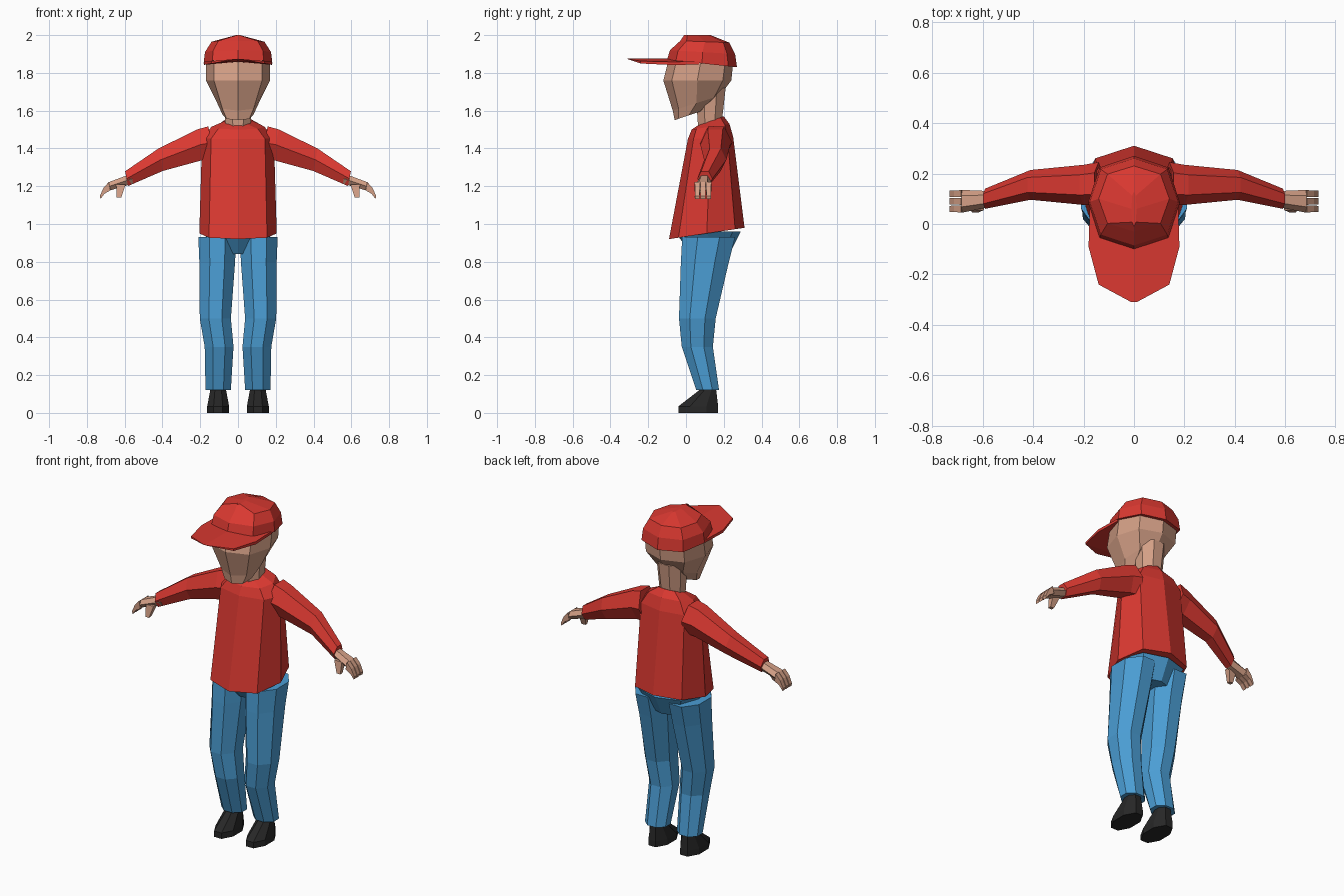
import bpy, bmesh
from math import cos, sin, pi
from mathutils import Vector

cube = bpy.data.objects.get("Cube")
if cube:
    bpy.data.objects.remove(cube, do_unlink=True)

ACROSS = Vector((1, 0, 0))
DEPTH = Vector((0, 1, 0))
UP = Vector((0, 0, 1))


def point(x, y, z):
    return Vector((x, y, z))


def material(name, *rgb):
    made = bpy.data.materials.new(name)
    made.use_nodes = True
    made.diffuse_color = (*rgb, 1)
    shader = made.node_tree.nodes["Principled BSDF"]
    shader.inputs["Base Color"].default_value = (*rgb, 1)
    return made


red = material("red cloth", .7, .04, .03)
skin = material("skin", .66, .35, .24)
blue = material("blue denim", .07, .34, .66)
black = material("black leather", .02, .02, .02)


# Cross-sections that fill a unit square
def polygon(sides):
    """Regular polygon with flat sides facing the axes."""
    angles = [2 * pi * (i + .5) / sides for i in range(sides)]
    reach = 1 / cos(pi / sides)
    return [(cos(a) * reach, sin(a) * reach) for a in angles]


def ridged(corner):
    """Eight sides with a ridge at the front, back and flanks."""
    quarter = [(1, 0), (corner, corner)]
    outline = []
    for _ in range(4):
        outline += quarter
        quarter = [(-v, u) for u, v in quarter]
    return outline


square, octagon, trunk = polygon(4), polygon(8), ridged(.75)
hexagon = [(cos(i * pi / 3), sin(i * pi / 3)) for i in range(6)]
arch = [(-1, -1), (0, 0), (1, -1), (1, -2), (0, -1), (-1, -2)]


def loft(name, shape, rings, mat, mirror=False):
    """Skin over rings, each a centre with two half axes."""
    bm = bmesh.new()
    loops = [[bm.verts.new(centre + side * u + top * v) for u, v in shape]
             for centre, side, top in rings]
    for lower, upper in zip(loops, loops[1:]):
        for i in range(len(shape)):
            bm.faces.new((lower[i - 1], lower[i], upper[i], upper[i - 1]))
    bm.faces.new(loops[0])
    bm.faces.new(loops[-1])
    bmesh.ops.recalc_face_normals(bm, faces=bm.faces)
    mesh = bpy.data.meshes.new(name)
    bm.to_mesh(mesh)
    bm.free()
    mesh.materials.append(mat)
    part = bpy.data.objects.new(name, mesh)
    bpy.context.collection.objects.link(part)
    if mirror:
        part.modifiers.new("Mirror", 'MIRROR').use_mirror_merge = False


def taper(name, shape, path, start, end, mat, side=ACROSS, top=DEPTH, mirror=True):
    """Loft along a path while the half sizes blend from start to end."""
    start, end = Vector(start), Vector(end)
    length = (path[-1] - path[0]).length
    rings = []
    for centre in path:
        size = start.lerp(end, (centre - path[0]).length / length)
        rings.append((centre, side * size.x, top * size.y))
    loft(name, shape, rings, mat, mirror)


def shell(name, rings, mat):
    """Loft through rings given by a front point, a back point and a half width."""
    spans = []
    for front, back, width in rings:
        front, back = point(0, *front), point(0, *back)
        spans.append(((front + back) / 2, ACROSS * width, (back - front) / 2))
    loft(name, trunk, spans, mat)


# Joints of the left side
collar, shoulder = point(.14, .16, 1.43), point(.2, .155, 1.42)
elbow, wrist = point(.41, .155, 1.34), point(.59, .1, 1.24)
knuckles = point(.68, .09, 1.2)
waist, hip = point(.11, .12, .93), point(.11, .1, .8)
thigh, knee = point(.12, .06, .5), point(.1, .06, .35)
ankle = point(.105, .115, .12)
sole = point(.105, .065, 0)
instep = sole + UP * .035

# Shirt
shell("shirt_body", [
    ((-.09, .92), (.31, .98), .205),
    ((.01, 1.45), (.25, 1.46), .19),
    ((.03, 1.5), (.23, 1.53), .14),
    ((.06, 1.52), (.2, 1.57), .07)], red)
slant = UP + ACROSS * .2
taper("shirt_sleeve", hexagon, [collar, shoulder, elbow, wrist],
      (.085, .1), (.04, .045), red, DEPTH, slant)

# Hands
taper("palm", hexagon, [wrist - ACROSS * .03, knuckles],
      (.03, .03), (.045, .025), skin, DEPTH, slant)
for row, name in enumerate(("index", "middle", "little")):
    root = knuckles + DEPTH * (row - 1) * .03
    bend = root + point(.03, 0, -.025)
    taper(name + "_finger", square, [root, bend, bend + point(.02, 0, -.035)],
          (.014, .022), (.012, .008), skin, DEPTH, slant)
thumb = point(.62, .075, 1.21)
taper("thumb", square, [thumb, thumb + point(.01, -.02, -.07)],
      (.025, .02), (.012, .01), skin)

# Trousers
taper("trouser_hips", trunk, [point(0, .115, .96), point(0, .13, .84)],
      (.19, .175), (.1, .1), blue, mirror=False)
taper("trouser_leg", octagon, [waist, hip, thigh, knee, ankle],
      (.1, .14), (.067, .06), blue)

# Ankles and shoes
taper("ankle", octagon, [ankle - UP * .03, ankle + UP * .03],
      (.04, .04), (.04, .04), skin)
taper("shoe_sole", octagon, [sole, instep], (.058, .105), (.058, .105), black)
taper("shoe_upper", octagon, [instep, ankle], (.058, .105), (.042, .045), black)

# Neck and head
taper("neck", octagon, [point(0, .125, 1.5), point(0, .13, 1.72)],
      (.065, .06), (.08, .08), skin, mirror=False)
shell("head", [
    ((-.06, 1.55), (.09, 1.6), .08),
    ((-.07, 1.6), (.18, 1.68), .11),
    ((-.12, 1.76), (.24, 1.76), .17),
    ((-.09, 1.88), (.25, 1.86), .17)], skin)

# Cap
shell("cap_crown", [
    ((-.1, 1.87), (.27, 1.83), .182),
    ((-.085, 1.92), (.26, 1.9), .175),
    ((-.03, 1.97), (.23, 1.96), .14),
    ((-.01, 2), (.13, 2), .01)], red)
brim = [(-.31, .01), (-.24, .14), (-.09, .18), (.07, .175)]
loft("cap_brim", arch, [(point(0, y, 1.875), ACROSS * width, UP * width * .09)
                        for y, width in brim], red)
